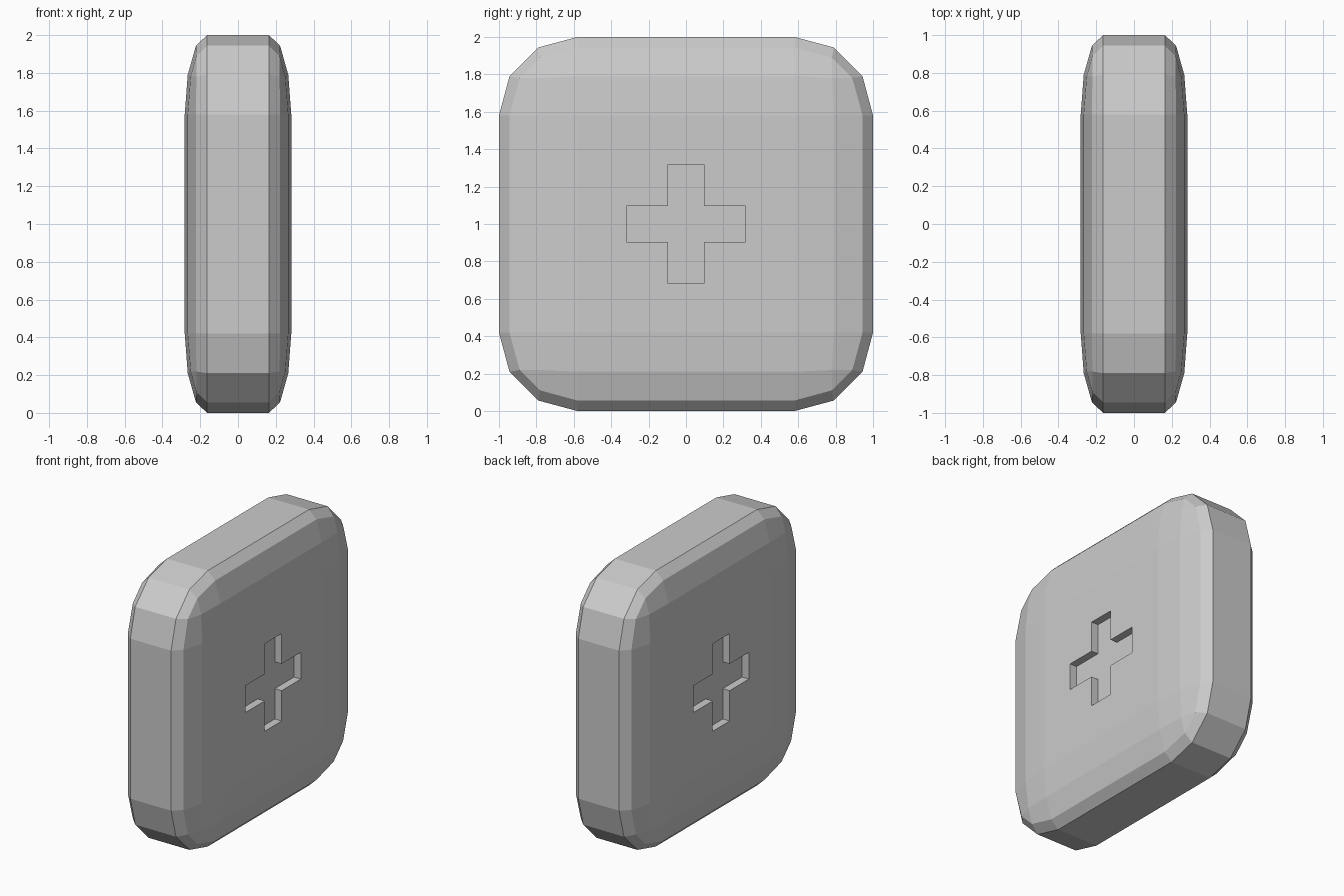
import bpy, bmesh
from mathutils import Matrix, Vector

if "Cube" in bpy.data.objects:
    bpy.data.objects.remove(bpy.data.objects["Cube"])

HALF_X = 0.282          # half thickness of the slab
DEPTH = 0.055           # depth of the cross recess
ARM, HALF_W = 0.317, 0.097


def make_object(name, bm):
    bmesh.ops.recalc_face_normals(bm, faces=bm.faces[:])
    mesh = bpy.data.meshes.new(name)
    bm.to_mesh(mesh)
    bm.free()
    obj = bpy.data.objects.new(name, mesh)
    bpy.context.collection.objects.link(obj)
    return obj


# Slab: cube with a three-segment bevel, flattened in x
bm = bmesh.new()
bmesh.ops.create_cube(bm, size=2)
bmesh.ops.bevel(bm, geom=bm.edges[:], offset=0.42, offset_type='OFFSET',
                segments=3, profile=0.5, affect='EDGES')
bmesh.ops.transform(bm, verts=bm.verts[:],
                    matrix=Matrix.Translation((0, 0, 1)) @ Matrix.Diagonal((HALF_X, 1, 1, 1)))
slab = make_object("rounded_slab", bm)

# Cross-shaped cutters for both broad sides
a, w = ARM, HALF_W
cross = [(a, -w), (a, w), (w, w), (w, a), (-w, a), (-w, w),
         (-a, w), (-a, -w), (-w, -w), (-w, -a), (w, -a), (w, -w)]
bm = bmesh.new()
for side in (-1, 1):
    face = bm.faces.new([bm.verts.new((side * (HALF_X - DEPTH), y, z + 1)) for y, z in cross])
    ext = bmesh.ops.extrude_face_region(bm, geom=[face], use_keep_orig=True)
    top = [v for v in ext["geom"] if isinstance(v, bmesh.types.BMVert)]
    bmesh.ops.translate(bm, verts=top, vec=Vector((side * 0.3, 0, 0)))
cutter = make_object("cross_cutter", bm)
cutter.hide_render = True

# Recess the crosses, then drop the cutter
mod = slab.modifiers.new("cross_recess", 'BOOLEAN')
mod.operation = 'DIFFERENCE'
mod.solver = 'EXACT'
mod.object = cutter
bpy.context.view_layer.objects.active = slab
bpy.ops.object.modifier_apply(modifier=mod.name)
bpy.data.objects.remove(cutter)
